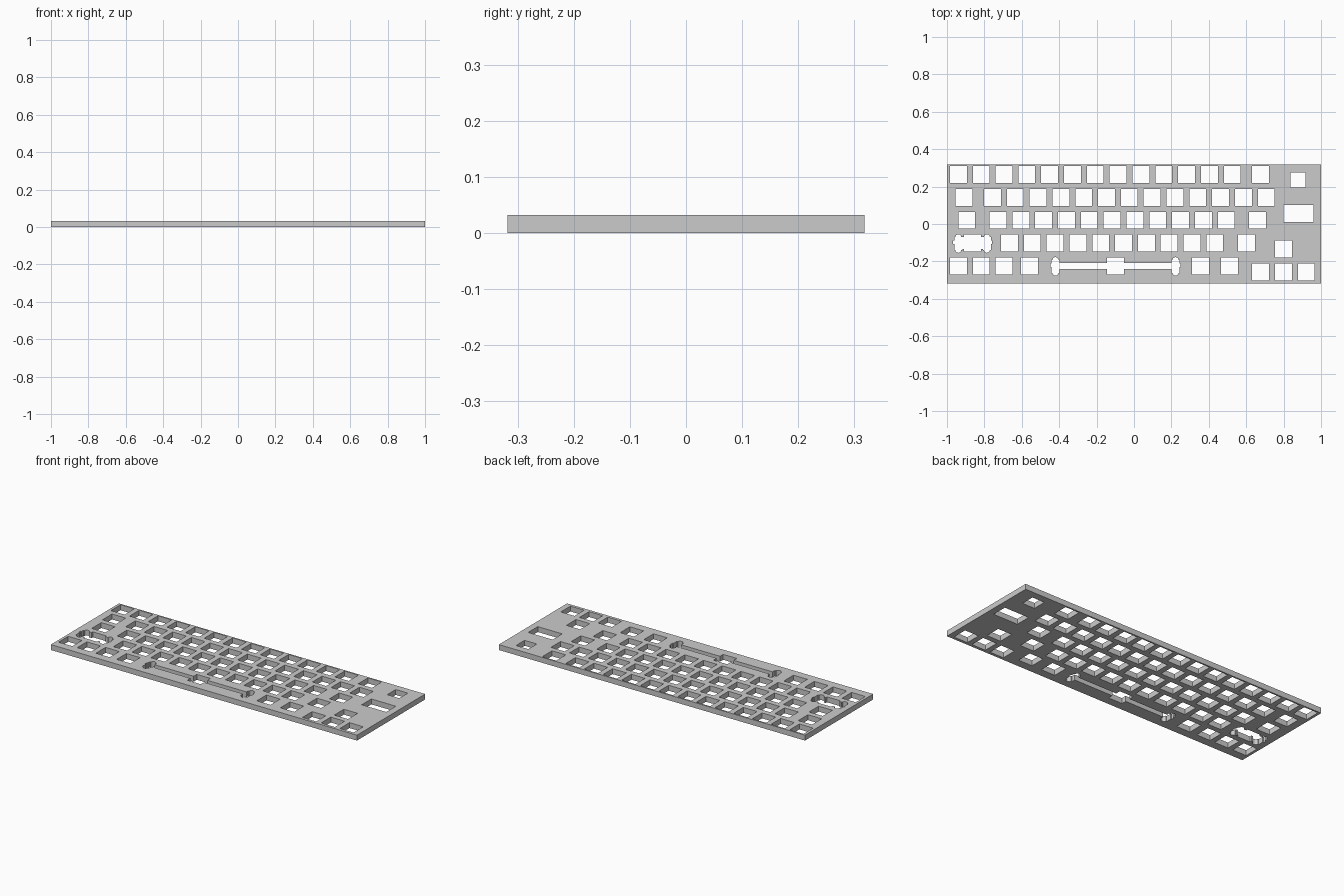
import bpy
import bmesh
from mathutils import Matrix

cube = bpy.data.objects.get("Cube")
if cube:
    bpy.data.objects.remove(cube, do_unlink=True)

THICK = 0.032    # plate thickness
UNIT = 0.122     # spacing of neighbouring keys
HOLE = 0.09      # side of a switch hole

metal = bpy.data.materials.new("plate_grey")
metal.use_nodes = True
grey = (0.6, 0.6, 0.6, 1)
metal.diffuse_color = grey
metal.node_tree.nodes["Principled BSDF"].inputs["Base Color"].default_value = grey


def box(bm, x, y, w, d, z, h):
    """Add a box centred on x, y that rises from z by h."""
    place = Matrix.Translation((x, y, z + h / 2)) @ Matrix.Diagonal((w, d, h, 1))
    bmesh.ops.create_cube(bm, size=1, matrix=place)


def hole(x, y, w=HOLE, d=HOLE):
    box(cuts, x, y, w, d, -THICK, 3 * THICK)


def round_hole(x, y, r):
    bmesh.ops.create_cone(cuts, cap_ends=True, segments=16, radius1=r, radius2=r,
                          depth=3 * THICK, matrix=Matrix.Translation((x, y, THICK / 2)))


def key_row(x, y, count=1):
    for i in range(count):
        hole(x + i * UNIT, y)


def stabilizer(x, y):
    """Body with side notches and a rounded lobe at each end."""
    hole(x, y - 0.003, 0.043, 0.07)
    hole(x, y + 0.004, 0.054, 0.02)
    round_hole(x, y + 0.031, 0.016)
    round_hole(x, y - 0.036, 0.016)


def make_object(name, bm):
    mesh = bpy.data.meshes.new(name)
    bm.to_mesh(mesh)
    bm.free()
    obj = bpy.data.objects.new(name, mesh)
    bpy.context.collection.objects.link(obj)
    mesh.materials.append(metal)
    return obj


cuts = bmesh.new()
rows = [0.264 - i * UNIT for i in range(5)]

# Number row
key_row(-0.939, rows[0], 13)
key_row(0.677, rows[0])

# Upper letter row
key_row(-0.909, rows[1])
key_row(-0.757, rows[1], 13)

# Home row
key_row(-0.894, rows[2])
key_row(-0.727, rows[2], 11)
key_row(0.66, rows[2])

# Lower letter row, with the stabilized wide key
key_row(-0.863, rows[3])
hole(-0.863, rows[3], 0.15, 0.066)
for side in (-1, 1):
    stabilizer(-0.863 + side * 0.0765, rows[3])
key_row(-0.666, rows[3], 10)
key_row(0.601, rows[3])

# Bottom row, with the long stabilized bar
key_row(-0.939, rows[4], 3)
for x in (-0.559, -0.099, 0.356, 0.51):
    key_row(x, rows[4])
hole(-0.099, rows[4], 0.64, 0.031)
for side in (-1, 1):
    stabilizer(-0.099 + side * 0.321, rows[4])

# Arrow keys
key_row(0.677, -0.256, 3)
hole(0.799, -0.134)

# Knob and display openings
hole(0.878, 0.235, 0.08, 0.08)
hole(0.88, 0.057, 0.16, 0.09)

cutter = make_object("hole_cutter", cuts)
cutter.hide_render = True
cutter.hide_viewport = True
cutter.display_type = 'WIRE'

# Plate
body = bmesh.new()
box(body, 0, 0, 2, 0.636, 0, THICK)
plate = make_object("switch_plate", body)
cut = plate.modifiers.new("holes", 'BOOLEAN')
cut.operation = 'DIFFERENCE'
cut.solver = 'EXACT'
cut.use_self = True
cut.object = cutter

# Apply the cut and drop the cutter
bpy.context.view_layer.update()
graph = bpy.context.evaluated_depsgraph_get()
done = bpy.data.meshes.new_from_object(plate.evaluated_get(graph))
plate.modifiers.clear()
plate.data = done
bpy.data.objects.remove(cutter, do_unlink=True)
